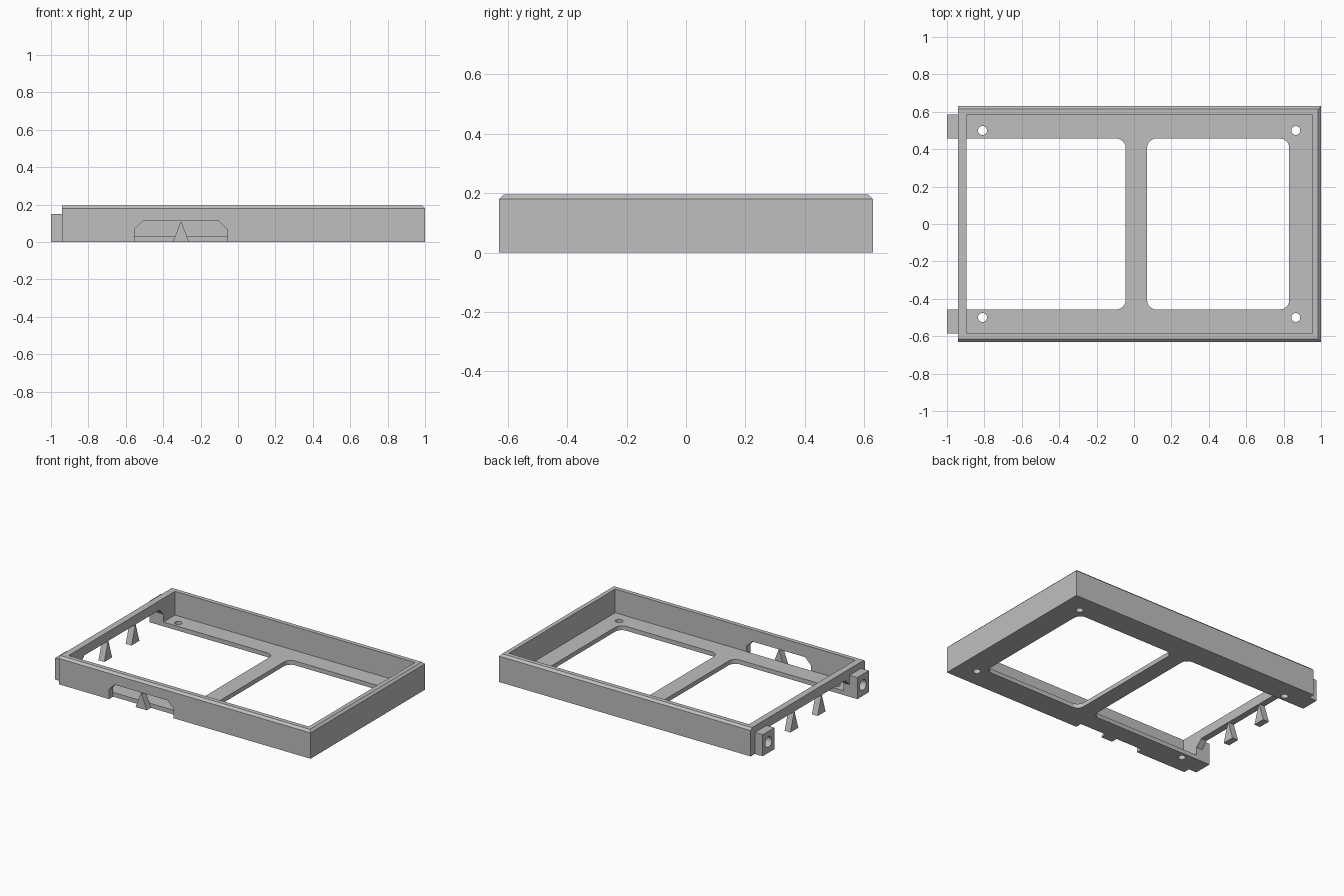
import bpy, bmesh, math

if "Cube" in bpy.data.objects:
    bpy.data.objects.remove(bpy.data.objects["Cube"], do_unlink=True)

grey = bpy.data.materials.new("plain_grey")
grey.use_nodes = True
COLOUR = (0.52, 0.52, 0.52, 1)
grey.diffuse_color = COLOUR
for node in grey.node_tree.nodes:
    if node.type == 'BSDF_PRINCIPLED':
        node.inputs["Base Color"].default_value = COLOUR

LEFT, RIGHT, HALF_Y, TOP = -0.94, 1.0, 0.63, 0.195
WALL, FLOOR, CHAMFER = 0.045, 0.03, 0.015
RAIL_Y = 0.457          # inner edge of the floor rails


def prism(name, outline, axis, start, end, chamfer=False):
    """Extrude a 2D outline along an axis."""
    def place(p, d):
        return {'x': (d, p[0], p[1]), 'y': (p[0], d, p[1]), 'z': (p[0], p[1], d)}[axis]
    bm = bmesh.new()
    low = [bm.verts.new(place(p, start)) for p in outline]
    high = [bm.verts.new(place(p, end)) for p in outline]
    bm.faces.new(low)
    bm.faces.new(high)
    n = len(outline)
    for i in range(n):
        j = (i + 1) % n
        bm.faces.new((low[i], low[j], high[j], high[i]))
    bmesh.ops.recalc_face_normals(bm, faces=bm.faces)
    if chamfer:
        rim = [e for e in bm.edges
               if all(v.co.z > TOP - 0.001 for v in e.verts)
               and any(v.co.x > LEFT + 0.001 for v in e.verts)]
        bmesh.ops.bevel(bm, geom=rim, offset=CHAMFER, segments=1, affect='EDGES')
    mesh = bpy.data.meshes.new(name)
    bm.to_mesh(mesh)
    bm.free()
    mesh.materials.append(grey)
    ob = bpy.data.objects.new(name, mesh)
    bpy.context.collection.objects.link(ob)
    return ob


def rect(a0, a1, b0, b1):
    return [(a0, b0), (a1, b0), (a1, b1), (a0, b1)]


def circle(a, b, r, n=24):
    return [(a + r * math.cos(2 * math.pi * i / n),
             b + r * math.sin(2 * math.pi * i / n)) for i in range(n)]


def rounded(a0, a1, b0, b1, r=0.05, n=6):
    pts = []
    corners = [(a1 - r, b1 - r), (a0 + r, b1 - r), (a0 + r, b0 + r), (a1 - r, b0 + r)]
    for k, (a, b) in enumerate(corners):
        for i in range(n + 1):
            t = (k + i / n) * math.pi / 2
            pts.append((a + r * math.cos(t), b + r * math.sin(t)))
    return pts


def notch(a0, a1, height, c=0.045):
    """Opening at the bottom of a wall with clipped upper corners."""
    return [(a0, -0.1), (a1, -0.1), (a1, height - c), (a1 - c, height),
            (a0 + c, height), (a0, height - c)]


def combine(target, tool, operation='DIFFERENCE'):
    tool.hide_render = True
    mod = target.modifiers.new("combine", 'BOOLEAN')
    mod.operation = operation
    mod.solver = 'EXACT'
    mod.object = tool
    bpy.context.view_layer.objects.active = target
    bpy.ops.object.modifier_apply(modifier=mod.name)
    bpy.data.objects.remove(tool, do_unlink=True)


# Tray with a chamfered rim
frame = prism("tray_frame", rect(LEFT, RIGHT, -HALF_Y, HALF_Y), 'z', 0, TOP, chamfer=True)
inner_y = HALF_Y - WALL
combine(frame, prism("cavity", rect(LEFT + WALL, RIGHT - WALL, -inner_y, inner_y), 'z', FLOOR, 0.4))

# Hinge tabs on the open end
for s in (-1, 1):
    low, high = sorted((s * RAIL_Y, s * inner_y))
    combine(frame, prism("tab", rect(low, high, 0, 0.15), 'x', -1, LEFT + 0.02), 'UNION')

# Floor windows; the first one runs out through the open end
combine(frame, prism("window", rounded(-1.2, -0.045, -RAIL_Y, RAIL_Y), 'z', -0.1, 0.05))
combine(frame, prism("window", rounded(0.07, 0.83, -RAIL_Y, RAIL_Y), 'z', -0.1, 0.05))

# Openings in the end wall and the front wall
combine(frame, prism("end_opening", notch(-RAIL_Y, RAIL_Y, 0.13), 'x', -1.1, LEFT + WALL + 0.01))
combine(frame, prism("front_opening", notch(-0.553, -0.057, 0.112), 'y', -0.8, -inner_y))

# Screw holes and tab pin holes
for s in (-1, 1):
    for x in (-0.81, 0.865):
        combine(frame, prism("screw_hole", circle(x, s * 0.5, 0.024), 'z', -0.1, 0.1))
    combine(frame, prism("pin_hole", circle(s * 0.52, 0.075, 0.036), 'x', -1.1, LEFT + 0.02))

# Wedge supports under the openings
def wedge(name, centre, height, axis, start):
    w = 0.043
    outline = [(centre - w, 0), (centre + w, 0), (centre + 0.002, height), (centre - 0.002, height)]
    prism(name, outline, axis, start, start + WALL)


wedge("front_support", -0.305, 0.108, 'y', -HALF_Y)
for label, y in (("near", -0.15), ("far", 0.15)):
    wedge("end_support_" + label, y, 0.13, 'x', LEFT)

# Smooth only the round parts
bpy.ops.object.select_all(action='DESELECT')
frame.select_set(True)
bpy.context.view_layer.objects.active = frame
bpy.ops.object.shade_smooth_by_angle(angle=math.radians(30))
